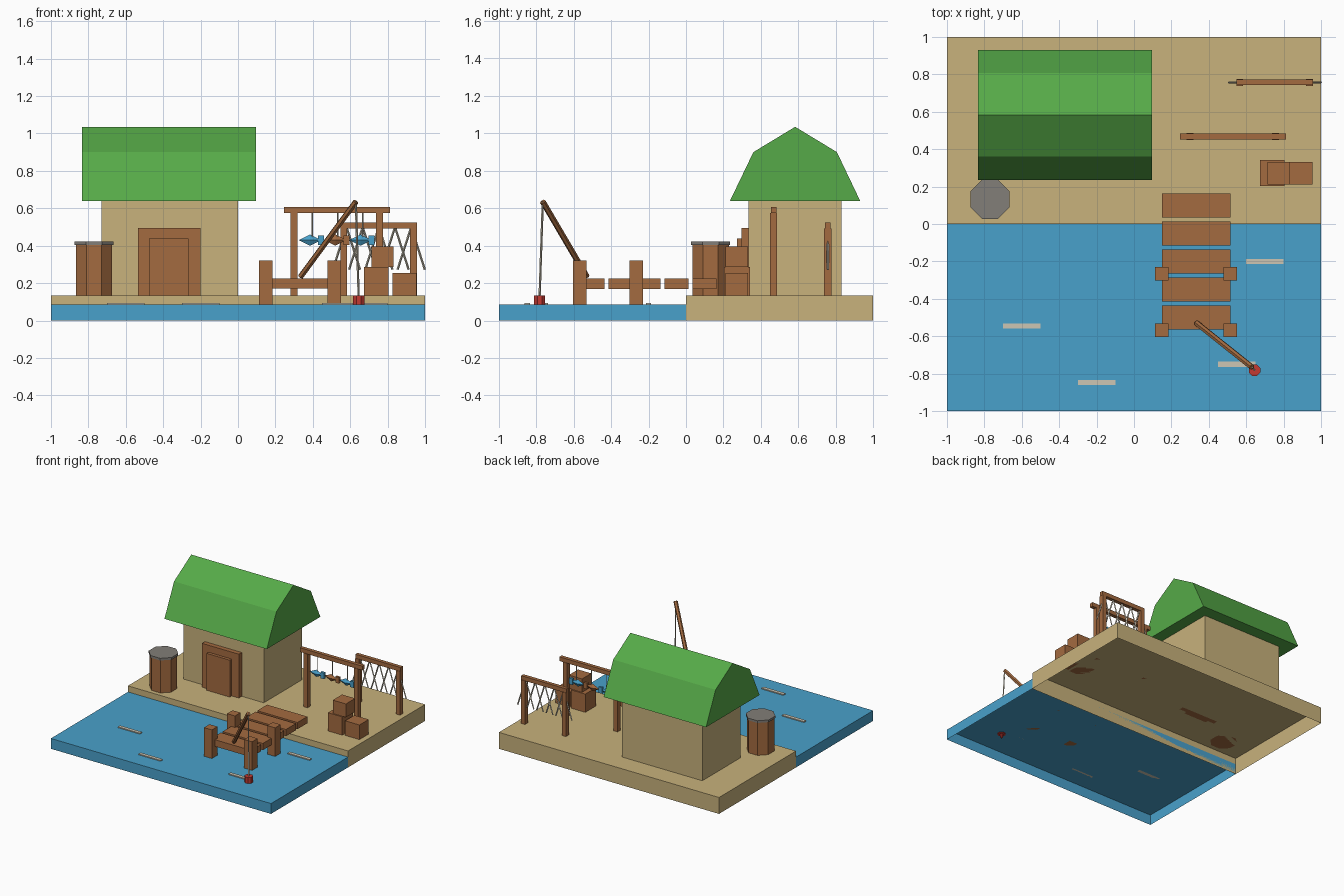
import bpy, bmesh
from math import pi, cos
from mathutils import Vector

default = bpy.data.objects.get("Cube")
if default:
    bpy.data.objects.remove(default)


def material(name, rgb):
    """Flat material from 0-255 display values."""
    lin = [((c / 255 + 0.055) / 1.055) ** 2.4 for c in rgb] + [1]
    m = bpy.data.materials.new(name)
    m.use_nodes = True
    m.diffuse_color = lin
    m.node_tree.nodes["Principled BSDF"].inputs["Base Color"].default_value = lin
    return m


SAND = material("sand", (200, 178, 124))
WATER = material("water_blue", (73, 161, 203))
WOOD = material("wood", (164, 107, 64))
LEAF = material("roof_green", (86, 170, 72))
STONE = material("lid_grey", (130, 126, 120))
CREAM = material("cream", (205, 198, 180))
RED = material("float_red", (196, 58, 50))


def finish(name, bm, mat):
    bmesh.ops.recalc_face_normals(bm, faces=bm.faces)
    mesh = bpy.data.meshes.new(name)
    bm.to_mesh(mesh)
    bm.free()
    mesh.materials.append(mat)
    ob = bpy.data.objects.new(name, mesh)
    bpy.context.collection.objects.link(ob)
    return ob


def box(name, mat, x, y, z, open_bottom=False):
    """Box from (min, max) ranges on each axis."""
    bm = bmesh.new()
    bmesh.ops.create_cube(bm, size=1)
    for v in bm.verts:
        v.co = [lo + (c + 0.5) * (hi - lo) for c, (lo, hi) in zip(v.co, (x, y, z))]
    ob_faces = [f for f in bm.faces if f.calc_center_median().z < z[0] + 1e-5]
    bmesh.ops.recalc_face_normals(bm, faces=bm.faces)
    if open_bottom:
        bmesh.ops.delete(bm, geom=ob_faces, context="FACES_ONLY")
    return finish(name, bm, mat)


def rod(name, mat, a, b, r1, r2=None, sides=6):
    """Prism or cone between two points, a flat side facing the front."""
    a, b = Vector(a), Vector(b)
    bm = bmesh.new()
    bmesh.ops.create_cone(bm, cap_ends=True, segments=sides, radius1=r1,
                          radius2=r1 if r2 is None else r2, depth=(b - a).length)
    bmesh.ops.rotate(bm, verts=bm.verts, matrix=Vector((0, 0, 1)).rotation_difference(b - a).to_matrix())
    bmesh.ops.translate(bm, verts=bm.verts, vec=(a + b) / 2)
    return finish(name, bm, mat)


def octagon(name, mat, x, y, z, flat_radius):
    """Upright octagonal prism with flats on the axes."""
    bm = bmesh.new()
    r = flat_radius / cos(pi / 8)
    bmesh.ops.create_cone(bm, cap_ends=True, segments=8, radius1=r, radius2=r, depth=z[1] - z[0])
    v0 = bm.verts[:][0].co
    if min(abs(v0.x), abs(v0.y)) < 0.1 * r:
        from_matrix = Vector((1, 0)).to_3d().rotation_difference(
            Vector((cos(pi / 8), cos(3 * pi / 8), 0))).to_matrix()
        bmesh.ops.rotate(bm, verts=bm.verts, matrix=from_matrix)
    bmesh.ops.translate(bm, verts=bm.verts, vec=(x, y, sum(z) / 2))
    return finish(name, bm, mat)


GROUND, SEA = 0.135, 0.085

# Ground and water slabs, hollow underneath
box("beach", SAND, (-1, 1), (0, 1), (0, GROUND), True)
box("water", WATER, (-1, 1), (-1, 0), (0, SEA), True)
for i, (x, y) in enumerate([(0.7, -0.2), (-0.6, -0.545), (0.55, -0.75), (-0.2, -0.848)]):
    box(f"ripple_{i}", CREAM, (x - 0.1, x + 0.1), (y - 0.014, y + 0.014), (SEA, SEA + 0.008))

# Hut with a gambrel roof and a stepped door
box("hut_walls", SAND, (-0.73, 0), (0.335, 0.83), (GROUND, 0.64))
box("door_frame", WOOD, (-0.535, -0.2), (0.297, 0.335), (GROUND, 0.495))
box("door_panel", WOOD, (-0.475, -0.265), (0.272, 0.3), (GROUND, 0.438))
bm = bmesh.new()
profile = [(0.235, 0.64), (0.36, 0.9), (0.583, 1.035), (0.806, 0.9), (0.93, 0.64)]
gable = bm.faces.new([bm.verts.new((-0.833, y, z)) for y, z in profile])
extruded = bmesh.ops.extrude_face_region(bm, geom=[gable], use_keep_orig=True)["geom"]
bmesh.ops.translate(bm, vec=(0.93, 0, 0),
                    verts=[g for g in extruded if isinstance(g, bmesh.types.BMVert)])
finish("roof", bm, LEAF)

# Barrel
octagon("barrel", WOOD, -0.77, 0.132, (GROUND, 0.405), 0.097)
octagon("barrel_lid", STONE, -0.77, 0.132, (0.405, 0.423), 0.104)

# Jetty
for i in range(5):
    y = 0.1 - 0.15 * i
    box(f"jetty_plank_{i}", WOOD, (0.15, 0.515), (y - 0.064, y + 0.064), (0.17, 0.225))
for side, x in (("right", 0.149), ("left", 0.514)):
    for i, y in enumerate((-0.267, -0.567)):
        box(f"jetty_post_{side}_{i}", WOOD, (x - 0.036, x + 0.036), (y - 0.036, y + 0.036), (SEA, 0.32))

# Fishing rod, line and float
tip, bob = Vector((0.63, -0.765, 0.635)), Vector((0.645, -0.782, 0.13))
rod("fishing_rod", WOOD, (0.335, -0.53, 0.235), tip, 0.016)
rod("fishing_line", CREAM, bob, tip, 0.006, sides=4)
octagon("float", RED, bob.x, bob.y, (0.08, 0.135), 0.03)
rod("float_tip", RED, (bob.x, bob.y, 0.05), (bob.x, bob.y, 0.08), 0.008, 0.012, sides=8)

# Crates
box("crate_large", WOOD, (0.675, 0.805), (0.203, 0.343), (GROUND, 0.285))
box("crate_small", WOOD, (0.825, 0.955), (0.212, 0.332), (GROUND, 0.255))
box("crate_top", WOOD, (0.713, 0.832), (0.212, 0.332), (0.285, 0.395))


def frame(name, y, posts, beam, top):
    """Two posts under a crossbeam."""
    for i, x in enumerate(posts):
        box(f"{name}_post_{i}", WOOD, (x - 0.018, x + 0.018), (y - 0.019, y + 0.019), (GROUND, top - 0.032))
    box(f"{name}_beam", WOOD, beam, (y - 0.015, y + 0.015), (top - 0.034, top))


# Drying rack with hanging fish
RACK_Y = 0.468
frame("fish_rack", RACK_Y, (0.299, 0.757), (0.245, 0.812), 0.608)
for i, (x, mat) in enumerate(((0.385, WATER), (0.52, WOOD), (0.655, WATER))):
    rod(f"fish_string_{i}", CREAM, (x + 0.012, RACK_Y, 0.44), (x + 0.012, RACK_Y, 0.58), 0.004, sides=4)
    bm = bmesh.new()
    ends = [bm.verts.new((x + dx, RACK_Y, 0.43)) for dx in (-0.06, 0.06)]
    ring = [bm.verts.new((x, RACK_Y + dy, 0.43 + dz))
            for dy, dz in ((0.017, 0), (0, 0.03), (-0.017, 0), (0, -0.03))]
    for end in ends:
        for k in range(4):
            bm.faces.new((end, ring[k], ring[k - 1]))
    finish(f"fish_{i}", bm, mat)
    box(f"fish_tail_{i}", mat, (x + 0.043, x + 0.075), (RACK_Y - 0.01, RACK_Y + 0.01), (0.405, 0.455))

# Net frame with crossed cords
NET_Y = 0.757
frame("net_frame", NET_Y, (0.566, 0.938), (0.547, 0.957), 0.525)
for i in range(5):
    x = 0.58 + 0.0865 * i
    for side, dx in (("right", -0.073), ("left", 0.073)):
        rod(f"net_cord_{side}_{i}", CREAM, (x, NET_Y, 0.5), (x + dx, NET_Y, 0.272), 0.006, sides=4)
